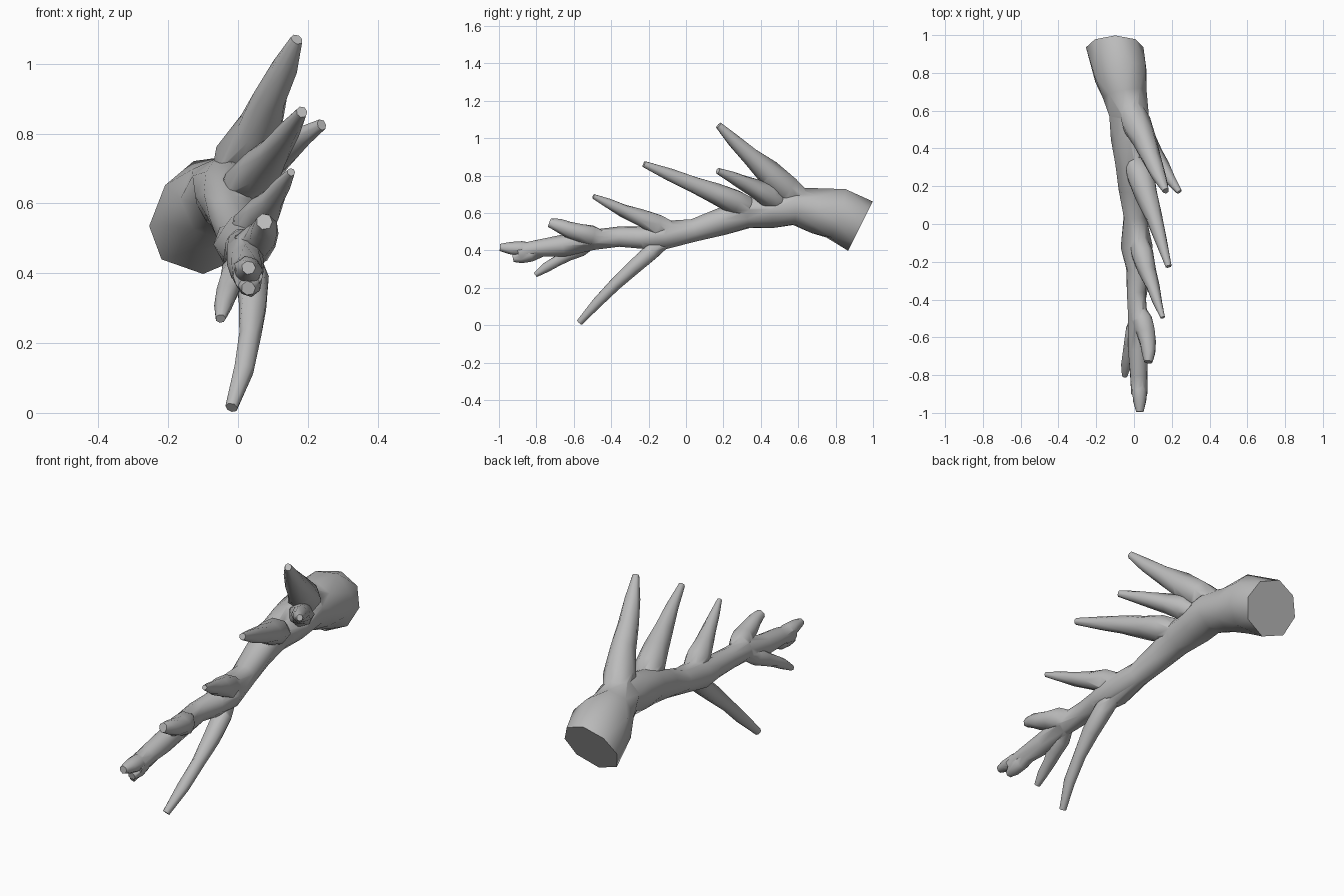
import bpy, bmesh, math, random
from mathutils import Vector

random.seed(4)
cube = bpy.data.objects.get("Cube")
if cube:
    bpy.data.objects.remove(cube)

bark = bpy.data.materials.new("bark grey")
bark.use_nodes = True
GREY = (0.5, 0.5, 0.5, 1)
bark.diffuse_color = GREY
bark.node_tree.nodes["Principled BSDF"].inputs["Base Color"].default_value = GREY


def tube(name, points, radii, sides, rough, cut_slope=None):
    """Sweep an irregular faceted tube, optionally starting with a slanted cut."""
    bm = bmesh.new()
    rings = []
    for i, (point, radius) in enumerate(zip(points, radii)):
        ahead = points[min(i + 1, len(points) - 1)]
        behind = points[max(i - 1, 0)]
        tangent = (ahead - behind).normalized()
        across = tangent.cross(Vector((0, 0, 1))).normalized()
        up = across.cross(tangent)
        if i == 0 and cut_slope is not None:
            across, up = Vector((-1.25, 0, 0)), Vector((0, cut_slope, 1))
        ring = []
        for k in range(sides):
            angle = math.tau * (k + 0.5 * (i % 2)) / sides
            reach = radius * (1.03 + random.uniform(-rough, rough))
            offset = across * math.cos(angle) + up * math.sin(angle)
            ring.append(bm.verts.new(point + offset * reach))
        rings.append(ring)
    # Staggered rings make long triangular bark facets
    for i, (a, b) in enumerate(zip(rings, rings[1:])):
        for k in range(sides):
            n = (k + 1) % sides
            if i % 2 == 0:
                bm.faces.new((a[k], a[n], b[k]))
                bm.faces.new((a[n], b[n], b[k]))
            else:
                bm.faces.new((a[k], b[n], b[k]))
                bm.faces.new((a[k], a[n], b[n]))
    bm.faces.new(rings[0][::-1])
    bm.faces.new(rings[-1])
    bmesh.ops.recalc_face_normals(bm, faces=bm.faces)
    mesh = bpy.data.meshes.new(name)
    bm.to_mesh(mesh)
    bm.free()
    mesh.materials.append(bark)
    obj = bpy.data.objects.new(name, mesh)
    bpy.context.collection.objects.link(obj)
    return obj


def grow(name, root, middle, tip, thick, thin, steps=5):
    """Fuse a tapering limb, bent through three points, into the main branch."""
    root, middle, tip = Vector(root), Vector(middle), Vector(tip)
    bend = middle * 2 - (root + tip) / 2
    points, radii = [], []
    for i in range(steps + 1):
        t = i / steps
        points.append(root * (1 - t) ** 2 + bend * 2 * t * (1 - t) + tip * t * t)
        radii.append(thin + (thick - thin) * (1 - t) ** 1.2)
    # Keep the root inside the stem and blunt the tip
    radii[0] *= 0.6
    radii[-1] *= 0.7
    part = tube(name, points, radii, sides=7, rough=0.1)
    fuse = stem.modifiers.new(name, 'BOOLEAN')
    fuse.operation = 'UNION'
    fuse.solver = 'EXACT'
    fuse.object = part
    bpy.ops.object.modifier_apply(modifier=fuse.name)
    bpy.data.objects.remove(part)


# Thick main stem, from the slanted butt to the thin end: x, y, z, radius
profile = [
    (-.1, .935, .535, .125), (-.065, .8, .595, .145), (-.045, .69, .612, .113),
    (-.025, .58, .635, .105), (-.02, .45, .62, .093), (-.02, .32, .598, .082),
    (-.015, .19, .558, .07), (.005, .04, .508, .062), (.015, -.12, .482, .078),
    (.02, -.24, .47, .06), (.01, -.36, .472, .05), (.02, -.5, .458, .055),
    (.02, -.66, .425, .054), (.025, -.8, .412, .048), (.027, -.9, .392, .042)]
stem = tube("main_branch", [Vector(p[:3]) for p in profile], [p[3] for p in profile],
            sides=8, rough=0.08, cut_slope=0.5)
bpy.context.view_layer.objects.active = stem

# Upward limbs, from the butt towards the end
grow("tall_limb", (-.03, .64, .65), (.075, .39, .86), (.168, .175, 1.07), .095, .025)
grow("side_limb", (.01, .52, .65), (.125, .34, .745), (.24, .17, .825), .07, .022)
grow("middle_limb", (-.01, .36, .615), (.085, .1, .727), (.182, -.225, .862), .085, .024)
grow("upper_limb", (.015, -.06, .5), (.085, -.29, .595), (.153, -.495, .69), .07, .017)
grow("upper_twig", (.02, -.44, .46), (.07, -.6, .505), (.075, -.73, .548), .06, .033)

# Downward limbs
grow("hanging_limb", (.02, -.09, .465), (.04, -.33, .265), (-.018, -.57, .015), .053, .024)
grow("lower_twig", (.01, -.5, .44), (-.025, -.66, .36), (-.05, -.805, .27), .05, .02)

# Forked end
grow("upper_fork", (.025, -.8, .408), (.03, -.91, .41), (.03, -.995, .415), .046, .028, steps=3)
grow("lower_fork", (.02, -.76, .4), (.03, -.86, .372), (.03, -.925, .358), .046, .028, steps=3)

# Soft facets with crisp edges at the cuts and forks
bpy.ops.object.select_all(action='DESELECT')
stem.select_set(True)
bpy.ops.object.shade_smooth_by_angle(angle=math.radians(45))
